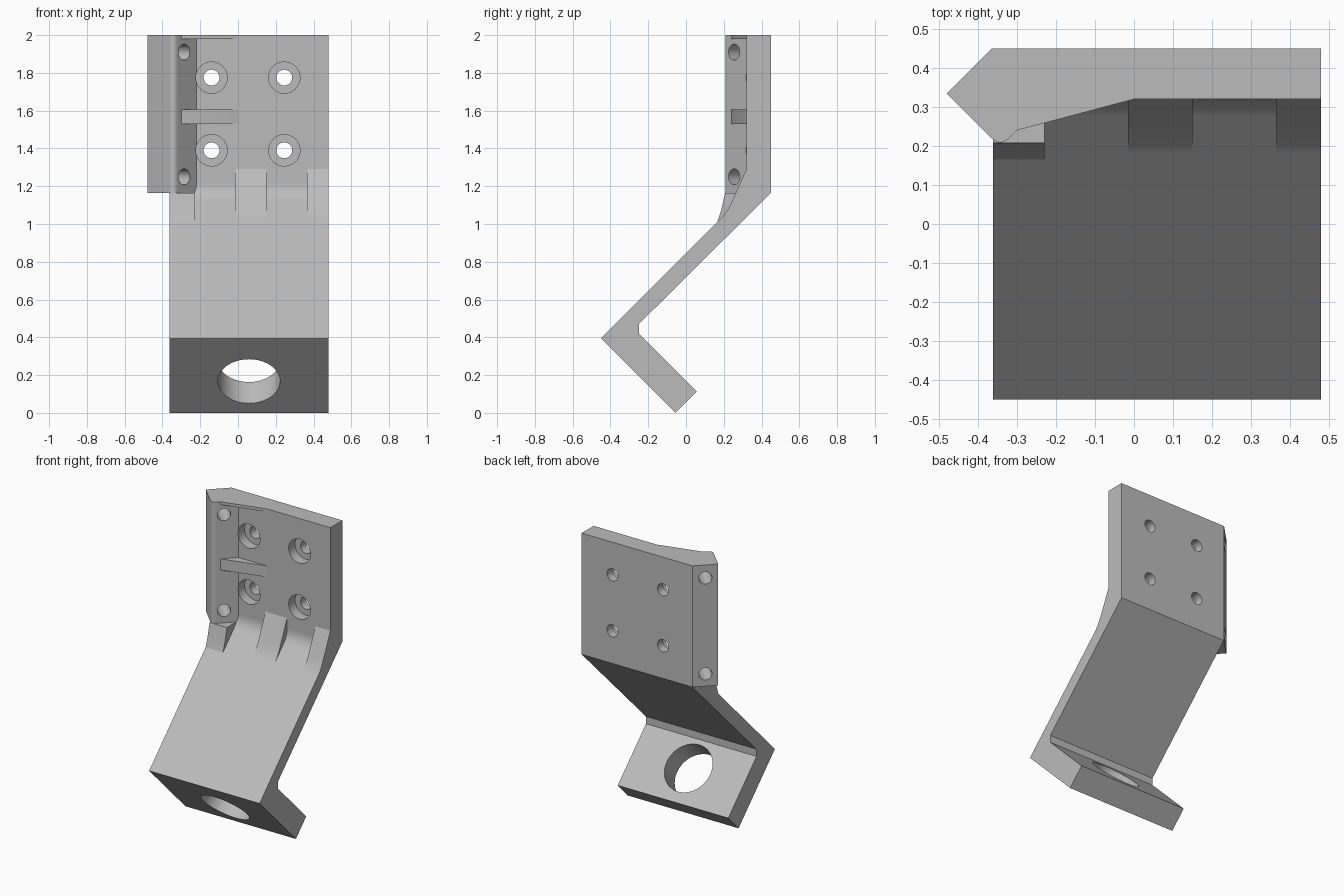
import bpy, bmesh, math
from mathutils import Vector

cube = bpy.data.objects.get("Cube")
if cube:
    bpy.data.objects.remove(cube, do_unlink=True)

grey = bpy.data.materials.new("plain_grey")
grey.use_nodes = True
colour = (0.5, 0.5, 0.5, 1)
grey.diffuse_color = colour
grey.node_tree.nodes["Principled BSDF"].inputs["Base Color"].default_value = colour


def add_object(name, bm):
    bmesh.ops.recalc_face_normals(bm, faces=bm.faces)
    mesh = bpy.data.meshes.new(name)
    bm.to_mesh(mesh)
    bm.free()
    mesh.materials.append(grey)
    obj = bpy.data.objects.new(name, mesh)
    bpy.context.collection.objects.link(obj)
    return obj


def prism(name, points, lo, hi, axis):
    """Extrude (x, y) points along z, or (y, z) points along x."""
    bm = bmesh.new()
    place = (lambda p, t: (p[0], p[1], t)) if axis == "z" else (lambda p, t: (t, p[0], p[1]))
    bottom = [bm.verts.new(place(p, lo)) for p in points]
    top = [bm.verts.new(place(p, hi)) for p in points]
    bm.faces.new(bottom)
    bm.faces.new(top)
    for i in range(len(points)):
        j = (i + 1) % len(points)
        bm.faces.new((bottom[i], bottom[j], top[j], top[i]))
    return add_object(name, bm)


def curve(a, c, b, steps=8):
    """Points of a rounded corner from a to b, pulled towards c."""
    a, c, b = Vector(a), Vector(c), Vector(b)
    ts = [i / steps for i in range(steps + 1)]
    return [tuple(a * (1 - t) ** 2 + c * 2 * t * (1 - t) + b * t * t) for t in ts]


def drill(target, centre, direction, radius, length):
    bm = bmesh.new()
    bmesh.ops.create_cone(bm, cap_ends=True, segments=40, radius1=radius, radius2=radius, depth=length)
    turn = Vector(direction).to_track_quat("Z", "Y").to_matrix()
    bmesh.ops.rotate(bm, verts=bm.verts, matrix=turn)
    bmesh.ops.translate(bm, verts=bm.verts, vec=centre)
    cutter = add_object("hole_cutter", bm)
    cutter.hide_render = True
    mod = target.modifiers.new("hole", "BOOLEAN")
    mod.operation = "DIFFERENCE"
    mod.solver = "EXACT"
    mod.object = cutter
    bpy.context.view_layer.objects.active = target
    bpy.ops.object.modifier_apply(modifier=mod.name)
    bpy.data.objects.remove(cutter, do_unlink=True)


LEFT, RIGHT = 0.48, -0.362   # sides of the arm
BEND, TOP = 1.165, 2.0       # bottom and top of the plate

# Upright plate with its angled column
nose = curve((-0.365, 0.22), (-0.343, 0.198), (-0.32, 0.22))
plate = prism("mounting_plate",
              [(LEFT, 0.45), (-0.365, 0.45), (-0.48, 0.335)] + nose + [(-0.22, 0.32), (LEFT, 0.32)],
              BEND, TOP, "z")

# Counterbored screw holes in the plate
for x in (-0.14, 0.245):
    for z in (1.39, 1.775):
        drill(plate, (x, 0.33, z), (0, 1, 0), 0.083, 0.12)
        drill(plate, (x, 0.4, z), (0, 1, 0), 0.042, 0.3)

# Diagonal holes through the column
for z in (1.25, 1.91):
    drill(plate, (-0.354, 0.324, z), (1, -1, 0), 0.042, 0.32)

# Webs bracing the column against the plate
web = [(-0.30, 0.24), (0, 0.32), (-0.1, 0.33), (-0.23, 0.33), (-0.31, 0.24)]
prism("top_web", web, 1.98, TOP, "z")
prism("middle_web", web, 1.53, 1.607, "z")

# Sloping arm and the lower flange
arm = prism("arm_and_flange",
            [(-0.055, 0), (0.057, 0.113), (-0.25, 0.42), (-0.25, 0.47), (0.45, BEND),
             (0.32, BEND), (-0.45, 0.395)], RIGHT, LEFT, "x")
drill(arm, (0.058, -0.17, 0.22), (0, 1, 1), 0.165, 0.5)

# Rounded inner corner where the arm meets the plate
corner = [(0.34, 1.215)] + curve((0.32, 1.215), (0.32, BEND), (0.28, 1.125)) + [(0.34, 1.15)]
prism("corner_fillet", corner, -0.235, LEFT, "x")

# Stiffening ribs across the bend
rib = [(0.34, 1.29), (0.32, 1.29)] + curve((0.25, 1.135), (0.22, 1.065), (0.185, 1.03)) + [(0.32, 1.14)]
for name, lo, hi in (("middle_rib", -0.015, 0.15), ("left_rib", 0.365, LEFT)):
    prism(name, rib, lo, hi, "x")

# Gusset under the column
prism("column_gusset", [(0.32, BEND), (0.208, BEND), (0.185, 1.07), (0.165, 1.01)],
      RIGHT, -0.23, "x")

for obj in bpy.context.collection.objects:
    if obj.type == "MESH" and obj.data.materials and obj.data.materials[0] == grey:
        bpy.ops.object.select_all(action="DESELECT")
        obj.select_set(True)
        bpy.context.view_layer.objects.active = obj
        bpy.ops.object.shade_smooth_by_angle(angle=math.radians(30))
